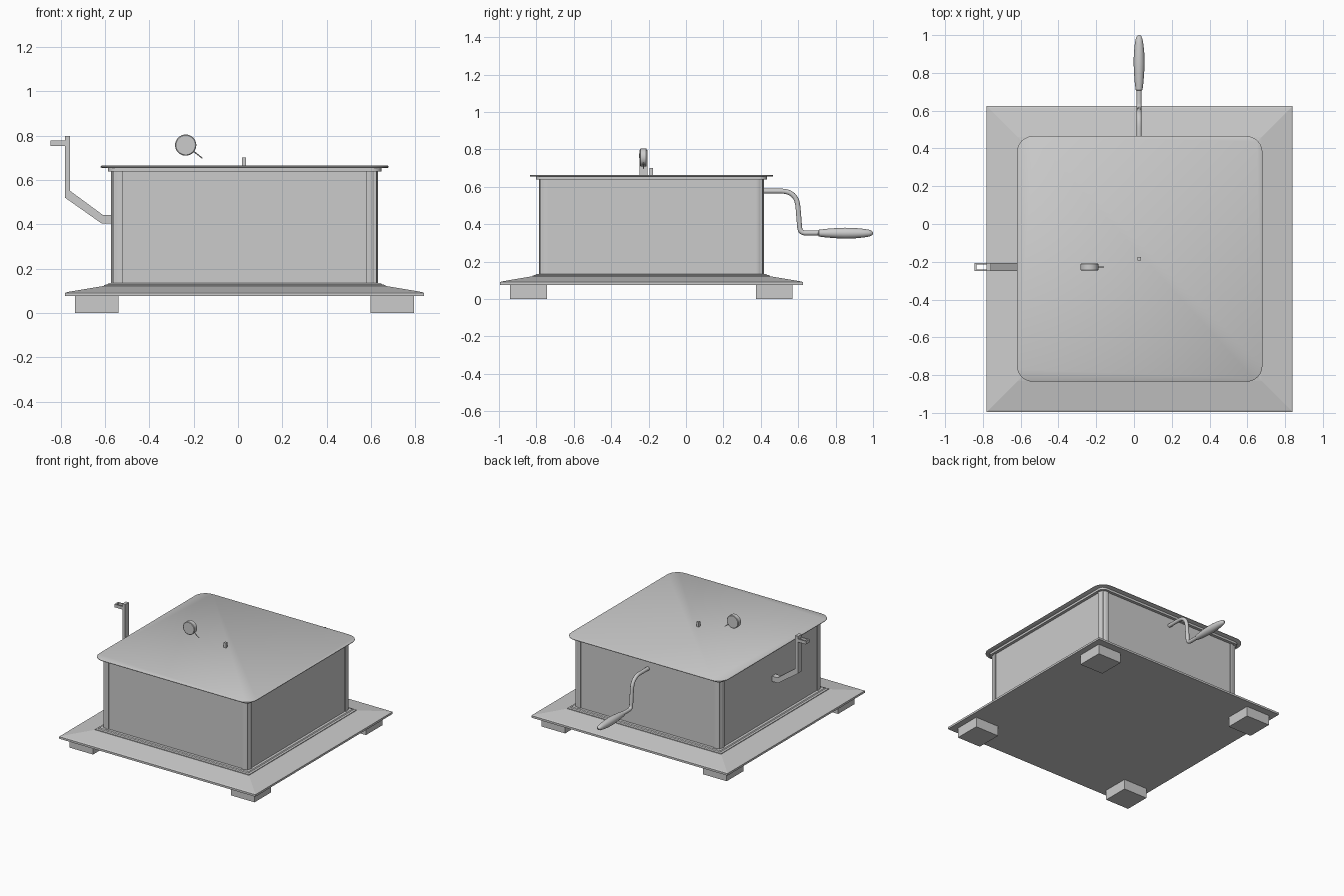
import bpy, bmesh, math
from mathutils import Vector

old = bpy.data.objects.get("Cube")
if old:
    bpy.data.objects.remove(old, do_unlink=True)

CX, CY = 0.03, -0.185      # centre of the cabinet
ARM_Y = -0.228             # line of the bracket and sound box

grey = bpy.data.materials.new("plain grey")
grey.use_nodes = True
grey.diffuse_color = (0.6, 0.6, 0.6, 1)
grey.node_tree.nodes["Principled BSDF"].inputs["Base Color"].default_value = (0.6, 0.6, 0.6, 1)


def finish(name, bm, smooth=False):
    bmesh.ops.recalc_face_normals(bm, faces=bm.faces)
    mesh = bpy.data.meshes.new(name)
    bm.to_mesh(mesh)
    bm.free()
    mesh.materials.append(grey)
    ob = bpy.data.objects.new(name, mesh)
    bpy.context.collection.objects.link(ob)
    if smooth:
        bpy.ops.object.select_all(action='DESELECT')
        ob.select_set(True)
        bpy.context.view_layer.objects.active = ob
        bpy.ops.object.shade_smooth_by_angle(angle=math.radians(35))
    return ob


def loft(name, rings, smooth=False):
    """Skin a list of closed point rings and cap both ends."""
    bm = bmesh.new()
    rows = [[bm.verts.new(p) for p in ring] for ring in rings]
    n = len(rows[0])
    for a, b in zip(rows, rows[1:]):
        for i in range(n):
            j = (i + 1) % n
            bm.faces.new((a[i], a[j], b[j], b[i]))
    bm.faces.new(rows[0])
    bm.faces.new(rows[-1])
    return finish(name, bm, smooth)


def square(half, z, radius=0.0, steps=6):
    """Square ring round the cabinet centre, with optional round corners."""
    pts = []
    for k, (sx, sy) in enumerate([(1, 1), (-1, 1), (-1, -1), (1, -1)]):
        for s in range(steps + 1 if radius else 1):
            a = math.pi / 2 * (k + s / steps)
            pts.append((CX + sx * (half - radius) + radius * math.cos(a),
                        CY + sy * (half - radius) + radius * math.sin(a), z))
    return pts


def box(name, lo, hi):
    return loft(name, [[(lo[0], lo[1], z), (hi[0], lo[1], z),
                        (hi[0], hi[1], z), (lo[0], hi[1], z)] for z in (lo[2], hi[2])])


def circle(centre, radius, u, v, n=20):
    return [centre + radius * (math.cos(t) * u + math.sin(t) * v)
            for t in (2 * math.pi * i / n for i in range(n))]


X, Y, Z = Vector((1, 0, 0)), Vector((0, 1, 0)), Vector((0, 0, 1))

# Stepped plinth with a sloping top and a small moulding round the cabinet
loft("base_plinth", [square(h, z) for h, z in [
    (0.81, 0.075), (0.81, 0.09), (0.80, 0.094), (0.645, 0.12), (0.635, 0.121),
    (0.635, 0.126), (0.62, 0.128), (0.615, 0.134)]])

# Feet
for sx, side in ((-1, "right"), (1, "left")):
    for sy, end in ((-1, "front"), (1, "back")):
        x, y = CX + sx * 0.667, CY + sy * 0.657
        box(f"foot_{end}_{side}", (x - 0.098, y - 0.098, 0), (x + 0.098, y + 0.098, 0.076))

# Cabinet walls
box("cabinet_walls", (CX - 0.595, CY - 0.595, 0.13), (CX + 0.595, CY + 0.595, 0.64))

# Rounded corner posts
for sx, side in ((-1, "right"), (1, "left")):
    for sy, end in ((-1, "front"), (1, "back")):
        inner = Vector((CX + sx * 0.56, CY + sy * 0.56, 0))
        outline = [inner - Vector((sx * 0.01, sy * 0.01, 0)), inner + Vector((0.042 * sx, -0.01 * sy, 0))]
        for i in range(9):
            a = math.pi / 2 * i / 8
            outline.append(inner + Vector((sx * math.cos(a), sy * math.sin(a), 0)) * 0.042)
        outline.append(inner + Vector((-0.01 * sx, 0.042 * sy, 0)))
        loft(f"corner_post_{end}_{side}", [[p + Z * z for p in outline] for z in (0.13, 0.64)], True)

# Rim and thin lid plate
loft("cabinet_rim", [square(0.617, z, 0.04) for z in (0.638, 0.656)], True)
loft("lid_plate", [square(h, z, 0.085) for h, z in
                   [(0.645, 0.654), (0.65, 0.657), (0.65, 0.661), (0.646, 0.664)]], True)

# Spindle
box("spindle", (CX - 0.012, CY - 0.009, 0.66), (CX + 0.006, CY + 0.009, 0.70))

# Sound box disc and needle
disc = Vector((-0.236, ARM_Y, 0.757))
loft("sound_box", [circle(disc + Y * d, r, X, Z, 32) for d, r in
                   [(-0.018, 0.044), (-0.015, 0.048), (0.015, 0.048), (0.018, 0.044)]], True)
tip = Vector((-0.161, ARM_Y, 0.698))
start = disc + (tip - disc).normalized() * 0.04
side = (tip - start).normalized().cross(Y)
loft("needle", [circle(start, 0.003, side, Y, 8), circle(tip, 0.0025, side, Y, 8)], True)

# Cranked bracket on the right side, with an open loop at its top
profile = [(-0.56, 0.403), (-0.615, 0.403), (-0.781, 0.52), (-0.781, 0.797),
           (-0.757, 0.797), (-0.757, 0.55), (-0.61, 0.442), (-0.56, 0.442)]
loft("bracket_arm", [[(x, ARM_Y + d, z) for x, z in profile] for d in (-0.021, 0.021)])
for d in (-0.018, 0.018):
    box("bracket_loop_side", (-0.845, ARM_Y + d - 0.004, 0.754), (-0.775, ARM_Y + d + 0.004, 0.777))
box("bracket_loop_end", (-0.845, ARM_Y - 0.018, 0.754), (-0.835, ARM_Y + 0.018, 0.777))

# Bent crank rod: straight runs joined by rounded bends
CRANK_X = 0.027
corners = [(0.40, 0.577), (0.592, 0.577), (0.61, 0.353), (0.72, 0.353)]
bends = [0, 0.085, 0.03, 0]
path = []
for i, (y, z) in enumerate(corners):
    p = Vector((CRANK_X, y, z))
    if not bends[i]:
        path.append(p)
        continue
    a, b = (Vector((CRANK_X, *corners[k])) for k in (i - 1, i + 1))
    a, b = p + (a - p).normalized() * bends[i], p + (b - p).normalized() * bends[i]
    for t in (s / 8 for s in range(9)):
        path.append(a * (1 - t) ** 2 + p * 2 * t * (1 - t) + b * t * t)
rings = []
for i, p in enumerate(path):
    d = (path[min(i + 1, len(path) - 1)] - path[max(i - 1, 0)]).normalized()
    rings.append(circle(p, 0.0135, X, X.cross(d), 14))
loft("crank_rod", rings, True)

# Turned crank grip
loft("crank_grip", [circle(Vector((CRANK_X, y, 0.352)), r, X, Z) for y, r in [
    (0.706, 0.012), (0.71, 0.018), (0.75, 0.023), (0.80, 0.027), (0.85, 0.029), (0.90, 0.028),
    (0.95, 0.023), (0.98, 0.018), (0.995, 0.011), (1.0, 0.004)]], True)
